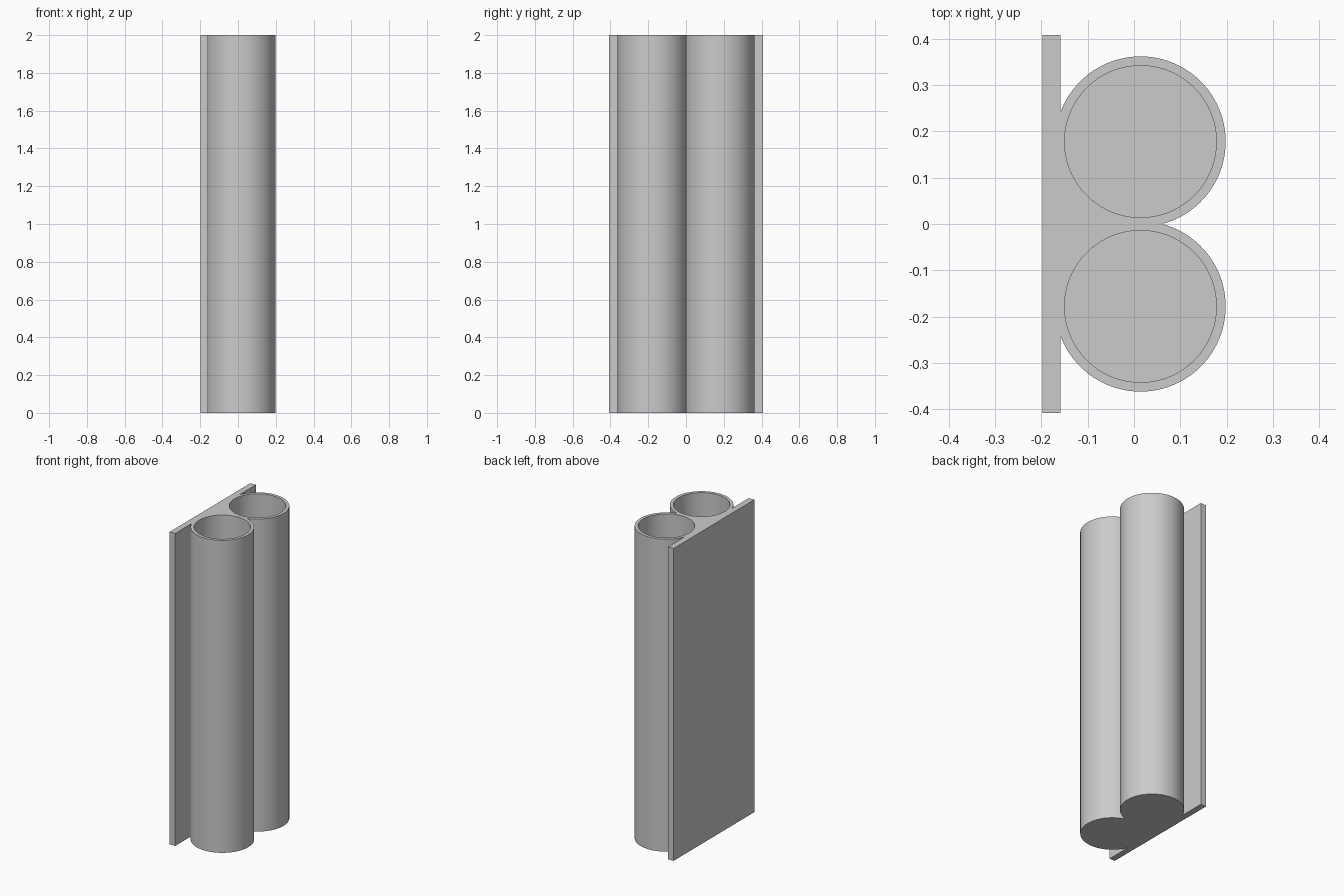
import bpy, bmesh, math

cube = bpy.data.objects.get("Cube")
if cube:
    bpy.data.objects.remove(cube)

HEIGHT, FLOOR = 2.0, 0.02
CX, CY = 0.014, 0.178            # tube axis, mirrored in y
R_OUT, R_IN = 0.184, 0.164
BACK, FACE, HALF = -0.198, -0.159, 0.408   # mounting plate
STEPS = 72

grey = bpy.data.materials.new("plain grey")
grey.use_nodes = True
colour = (0.6, 0.6, 0.6, 1)
grey.diffuse_color = colour
grey.node_tree.nodes["Principled BSDF"].inputs["Base Color"].default_value = colour


def prism(name, points, z0, z1):
    """Extrude a closed outline from z0 to z1."""
    bm = bmesh.new()
    face = bm.faces.new([bm.verts.new((x, y, z0)) for x, y in points])
    top = bmesh.ops.extrude_face_region(bm, geom=[face])["geom"]
    verts = [v for v in top if isinstance(v, bmesh.types.BMVert)]
    bmesh.ops.translate(bm, verts=verts, vec=(0, 0, z1 - z0))
    bmesh.ops.recalc_face_normals(bm, faces=bm.faces)
    mesh = bpy.data.meshes.new(name)
    bm.to_mesh(mesh)
    bm.free()
    mesh.materials.append(grey)
    obj = bpy.data.objects.new(name, mesh)
    bpy.context.collection.objects.link(obj)
    return obj


def arc(radius, start, end, cy):
    return [(CX + radius * math.cos(a), cy + radius * math.sin(a))
            for a in (start + (end - start) * i / STEPS for i in range(STEPS + 1))]


# Plate, web and both tube walls share one outline
start = -math.acos(math.sqrt(R_OUT**2 - CY**2) / R_OUT)
end = math.acos((FACE - CX) / R_OUT)
half = arc(R_OUT, start, end, CY) + [(FACE, HALF), (BACK, HALF)]
half[0] = (half[0][0], 0)
outline = half + [(x, -y) for x, y in reversed(half[1:])]
body = prism("twin_tube_holder", outline, 0, HEIGHT)

# Blind round bores, open at the top
for side, sign in (("back", 1), ("front", -1)):
    circle = arc(R_IN, 0, math.tau, sign * CY)[:-1]
    cutter = prism(side + "_bore_cutter", circle, FLOOR, HEIGHT + 0.1)
    cutter.hide_render = True
    cutter.hide_set(True)
    cut = body.modifiers.new(side + "_bore", "BOOLEAN")
    cut.operation = "DIFFERENCE"
    cut.solver = "EXACT"
    cut.object = cutter

# Bake the bores in, then drop the cutters
bpy.context.view_layer.objects.active = body
body.select_set(True)
for mod in list(body.modifiers):
    cutter = mod.object
    bpy.ops.object.modifier_apply(modifier=mod.name)
    bpy.data.objects.remove(cutter)
bpy.ops.object.shade_smooth_by_angle(angle=math.radians(30))
